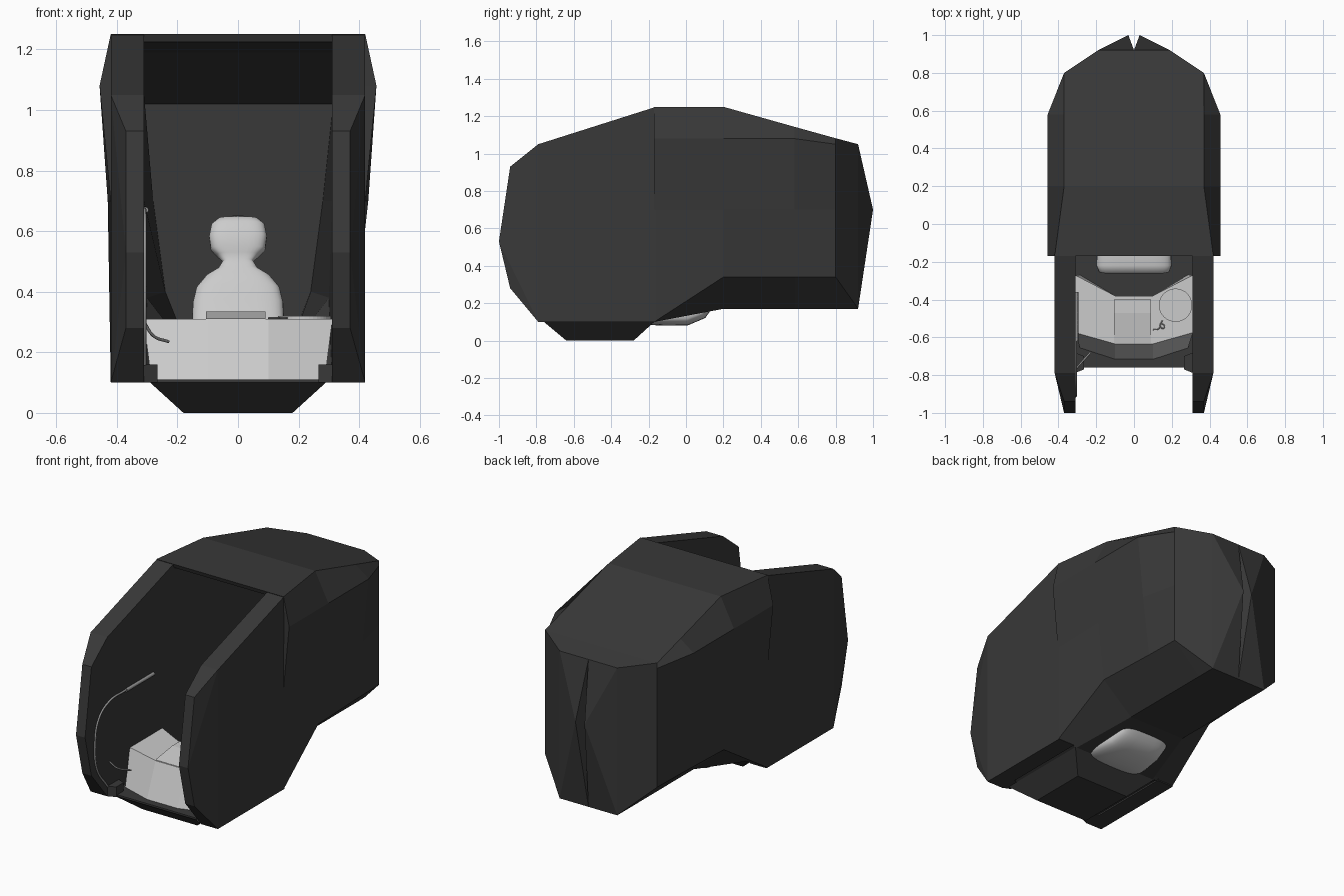
import bpy, bmesh, math
from mathutils import Vector

if "Cube" in bpy.data.objects:
    bpy.data.objects.remove(bpy.data.objects["Cube"])

dark = bpy.data.materials.new("charcoal")
dark.diffuse_color = (0.04, 0.04, 0.04, 1)
dark.use_nodes = True
dark.node_tree.nodes["Principled BSDF"].inputs["Base Color"].default_value = dark.diffuse_color
grey = bpy.data.materials.new("mid_grey")
grey.diffuse_color = (0.3, 0.3, 0.3, 1)
grey.use_nodes = True
grey.node_tree.nodes["Principled BSDF"].inputs["Base Color"].default_value = grey.diffuse_color


def finish(bm, name, mat=None, smooth=False):
    bmesh.ops.remove_doubles(bm, verts=bm.verts, dist=0.0005)
    bmesh.ops.recalc_face_normals(bm, faces=bm.faces)
    me = bpy.data.meshes.new(name)
    bm.to_mesh(me)
    bm.free()
    ob = bpy.data.objects.new(name, me)
    bpy.context.collection.objects.link(ob)
    if mat:
        me.materials.append(mat)
    for p in me.polygons:
        p.use_smooth = smooth
    return ob


def loft(bm, rings, caps=(True, True)):
    """Join equal closed rings of points with quads."""
    vs = [[bm.verts.new(p) for p in r] for r in rings]
    n = len(rings[0])
    for a, b in zip(vs, vs[1:]):
        for i in range(n):
            j = (i + 1) % n
            bm.faces.new((a[i], a[j], b[j], b[i]))
    if caps[0]:
        bm.faces.new(vs[0])
    if caps[1]:
        bm.faces.new(vs[-1])


def ring(y, half):
    """Symmetric cross-section at depth y from its right half (x, z)."""
    return [(x, y, z) for x, z in half] + [(-x, y, z) for x, z in reversed(half)]


# Hood: inner cavity, front rim and faceted outer shell in one loft
bm = bmesh.new()
loft(bm, [
    ring(0.76, [(.31, 1.02), (.31, .98), (.28, .7), (.24, .4), (.18, .25)]),
    ring(0.20, [(.31, 1.19), (.31, 1.05), (.31, .7), (.30, .38), (.17, .21)]),
    ring(-.16, [(.31, 1.225), (.31, 1.08), (.31, .7), (.31, .13), (.24, .13)]),
    ring(-.17, [(.42, 1.25), (.457, 1.08), (.42, .7), (.42, .10), (.28, .10)]),
    ring(0.20, [(.37, 1.25), (.457, 1.08), (.43, .7), (.39, .34), (.19, .17)]),
    ring(0.58, [(.37, 1.143), (.457, 1.08), (.42, .7), (.375, .34), (.19, .17)]),
    ring(0.80, [(.37, 1.082), (.37, 1.05), (.37, .7), (.37, .34), (.19, .17)]),
    ring(0.92, [(.19, 1.05), (.19, 1.049), (.19, .7), (.19, .171), (.19, .17)]),
], caps=(True, False))
# Pointed back with a central groove
for s in (1, -1):
    rim = [(0, .92, 1.05), (s*.19, .92, 1.05), (s*.19, .92, .7),
           (s*.19, .92, .17), (0, .92, .17), (0, .92, .7)]
    for i in range(6):
        bm.faces.new([bm.verts.new(p) for p in
                      (rim[i], rim[(i + 1) % 6], (s*.03, 1.0, .70))])
finish(bm, "hood_shell", dark)

# Side panels, tapering in towards the front edge
outline = [(-.16, 1.25), (-.79, 1.05), (-.94, .93), (-1.0, .53),
           (-.94, .28), (-.79, .10), (-.16, .10)]
for s, side in ((1, "right"), (-1, "left")):
    bm = bmesh.new()
    loft(bm, [[(s*.31, y, z) for y, z in outline],
              [(s*(.37 if y < -.8 else .42), y, z) for y, z in outline]],
         caps=(True, False))
    out = [bm.verts.new((s*(.37 if y < -.8 else .42), y, z)) for y, z in outline]
    bm.faces.new((out[0], out[1], out[5], out[6]))
    bm.faces.new((out[1], out[2], out[3]))
    bm.faces.new((out[1], out[3], out[5]))
    bm.faces.new((out[3], out[4], out[5]))
    finish(bm, side + "_panel", dark)

# Tapered base
bm = bmesh.new()
loft(bm, [[(-x, a, z), (x, a, z), (x, b, z), (-x, b, z)] for x, a, b, z in
          ((.18, -.64, -.28, 0), (.29, -.76, -.17, .1), (.312, -.76, -.15, .11))])
finish(bm, "base", dark)

# Corner blocks beside the desk
for s, side in ((1, "right"), (-1, "left")):
    bm = bmesh.new()
    loft(bm, [[(s*x, y, z) for x, y in ((.265, -.77), (.315, -.79), (.315, -.68), (.265, -.70))]
              for z in (.10, .16)])
    finish(bm, side + "_corner_block", dark)

# Desk with angled front and hollow back edge
bm = bmesh.new()
desk = lambda w, f, z: [(-w, f + .06, z), (-.1, f, z), (.1, f, z), (w, f + .06, z),
                        (w, -.27, z), (.1, -.38, z), (-.1, -.38, z), (-w, -.27, z)]
loft(bm, [desk(.285, -.72, .10), desk(.312, -.635, .31)])
finish(bm, "desk")

# Sloping pad on the desk
bm = bmesh.new()
loft(bm, [[(x, -.63, .30), (x, -.63, .312), (x, -.47, .335), (x, -.40, .335), (x, -.40, .30)]
          for x in (-.105, .09)])
finish(bm, "desk_pad")

# Round tray
bm = bmesh.new()
bmesh.ops.create_cone(bm, cap_ends=True, segments=40, radius1=.088, radius2=.088, depth=.012)
bmesh.ops.translate(bm, verts=bm.verts, vec=(.22, -.43, .313))
finish(bm, "round_tray")

# Seat: soft loft along a reclining path (y, z, half width, half thickness)
path = [(-.262, .150, .15, .02), (-.255, .148, .185, .045), (-.22, .145, .2, .06),
        (-.12, .14, .195, .06), (.0, .14, .175, .06), (.07, .165, .165, .055),
        (.12, .23, .155, .05), (.15, .30, .152, .05), (.175, .36, .15, .05),
        (.19, .41, .138, .048), (.205, .45, .105, .043), (.213, .475, .065, .035),
        (.22, .50, .05, .03), (.227, .52, .07, .035), (.233, .54, .09, .042),
        (.245, .58, .096, .045), (.257, .62, .088, .042), (.263, .64, .065, .03),
        (.265, .648, .03, .012)]
rings = []
for i, (y, z, w, t) in enumerate(path):
    p, q = path[max(i - 1, 0)], path[min(i + 1, len(path) - 1)]
    d = Vector((0, q[0] - p[0], q[1] - p[1])).normalized()
    nrm = Vector((0, -d.z, d.y))
    if i < 3:
        nrm = Vector((0, 0, 1))
    r = []
    for k in range(32):
        a = 2 * math.pi * k / 32
        c, sn = math.cos(a), math.sin(a)
        u = math.copysign(abs(c) ** .6, c) * w
        v = math.copysign(abs(sn) ** .6, sn) * t
        r.append(Vector((u, y, z)) + nrm * v)
    rings.append(r)
bm = bmesh.new()
loft(bm, rings)
finish(bm, "seat", smooth=True)


def tube(name, pts, r, mat=None, cyclic=False):
    cu = bpy.data.curves.new(name, 'CURVE')
    cu.dimensions = '3D'
    cu.bevel_depth = r
    cu.bevel_resolution = 2
    cu.use_fill_caps = True
    sp = cu.splines.new('BEZIER')
    sp.bezier_points.add(len(pts) - 1)
    for b, p in zip(sp.bezier_points, pts):
        b.co = p
        b.handle_left_type = b.handle_right_type = 'AUTO'
    sp.use_cyclic_u = cyclic
    ob = bpy.data.objects.new(name, cu)
    bpy.context.collection.objects.link(ob)
    if mat:
        cu.materials.append(mat)


# Lamp on the inside of the left panel, with its arm
tube("lamp_stem", [(-.308, -.62, .67), (-.308, -.78, .66), (-.308, -.87, .60),
                   (-.308, -.91, .45), (-.308, -.89, .30), (-.308, -.79, .16)], .006, grey)
tube("lamp_bar", [(-.305, -.36, .67), (-.305, -.62, .67)], .01, grey)
tube("lamp_arm", [(-.31, -.77, .30), (-.28, -.735, .255), (-.23, -.68, .235)], .005, grey)

# Coiled cable on the desk
tube("cable", [(.10, -.56, .313), (.13, -.555, .313), (.15, -.53, .313),
               (.16, -.55, .313), (.14, -.545, .313), (.15, -.51, .313)], .003, grey)
